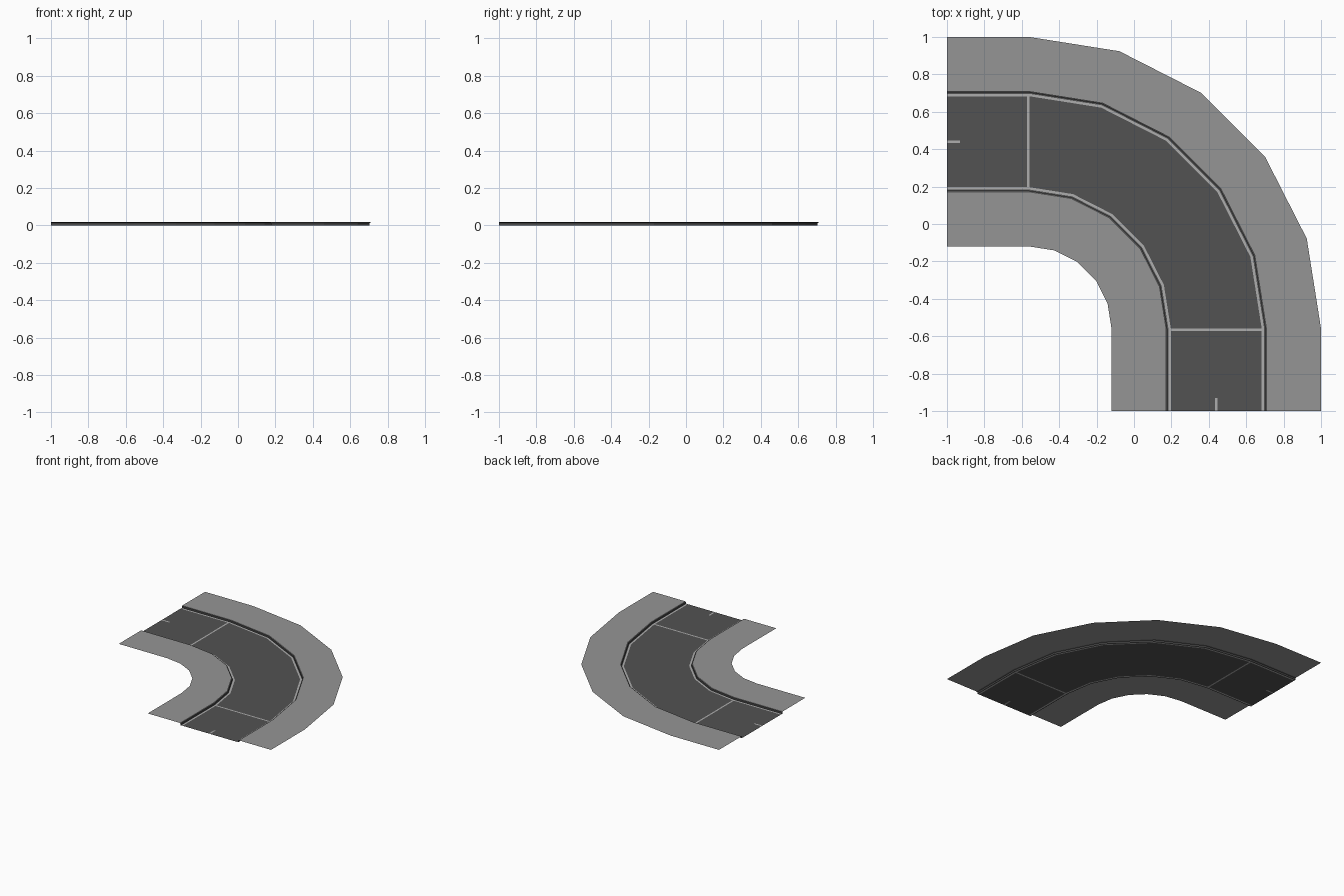
import bpy
from math import sin, cos, radians

if "Cube" in bpy.data.objects:
    bpy.data.objects.remove(bpy.data.objects["Cube"])

C = -0.56          # bend centre on both axes
R = 1.0            # centre-line radius
TOP = 0.017        # pavement height
STOP = 0.013       # stop line thickness
DASH = 0.07        # centre dash length


def material(name, v):
    m = bpy.data.materials.new(name)
    m.diffuse_color = (v, v, v, 1)
    m.use_nodes = True
    m.node_tree.nodes["Principled BSDF"].inputs["Base Color"].default_value = m.diffuse_color
    return m


pavement_mat = material("pavement_grey", 0.30)
asphalt_mat = material("asphalt", 0.085)
kerb_mat = material("kerb_dark", 0.075)
paint_mat = material("road_paint", 0.42)

# Stations along the path: lead-in straight, five-sided bend, lead-out straight
lead = [C + 1, C + 1 - DASH, STOP, 0.0]
lead[0], lead[1] = 1 + C, 1 + C - DASH
stations = [("in", d) for d in lead[:3]]
stations += [("arc", a) for a in range(0, 91, 18)]
stations += [("out", d) for d in reversed(lead[:3])]
LAST = len(stations) - 1


def place(station, offset, z):
    kind, t = station
    r = R + offset
    if kind == "in":
        return (C + r, C - t, z)
    if kind == "out":
        return (C - t, C + r, z)
    return (C + r * cos(radians(t)), C + r * sin(radians(t)), z)


def sweep(name, pieces, mat):
    """Each piece is (cross-section of (offset, z), first station, last station)."""
    verts, faces = [], []
    for profile, first, last in pieces:
        base, n = len(verts), len(profile)
        for s in stations[first:last + 1]:
            verts += [place(s, o, z) for o, z in profile]
        for i in range(last - first):
            for j in range(n - 1):
                a = base + i * n + j
                faces.append((a, a + 1, a + n + 1, a + n))
    mesh = bpy.data.meshes.new(name)
    mesh.from_pydata(verts, [], faces)
    mesh.materials.append(mat)
    ob = bpy.data.objects.new(name, mesh)
    bpy.context.collection.objects.link(ob)
    return ob


def mirrored(profile):
    return [(-o, z) for o, z in reversed(profile)]


def flat(a, b, z=0.0):
    return [(a, z), (b, z)]


# Pavements on both sides of the road
side = flat(0.271, 0.56, TOP)
sweep("inner_pavement", [(mirrored(side), 0, LAST)], pavement_mat)
sweep("outer_pavement", [(side, 0, LAST)], pavement_mat)

# Kerbs with a small bevel at the top
kerb = [(0.262, 0), (0.262, 0.013), (0.271, TOP)]
sweep("inner_kerb", [(mirrored(kerb), 0, LAST)], kerb_mat)
sweep("outer_kerb", [(kerb, 0, LAST)], kerb_mat)

# Painted edge lines
edge = flat(0.243, 0.256)
sweep("inner_edge_line", [(mirrored(edge), 0, LAST)], paint_mat)
sweep("outer_edge_line", [(edge, 0, LAST)], paint_mat)

# Stop lines and short centre dashes, flush with the road
lane, dash = flat(-0.243, 0.243), flat(-0.006, 0.006)
sweep("stop_lines", [(lane, 2, 3), (lane, LAST - 3, LAST - 2)], paint_mat)
sweep("centre_dashes", [(dash, 0, 1), (dash, LAST - 1, LAST)], paint_mat)

# Road surface around the painted areas, plus the gutters
gutter, half = flat(0.256, 0.262), flat(0.006, 0.243)
road = [(gutter, 0, LAST), (mirrored(gutter), 0, LAST),
        (lane, 1, 2), (lane, 3, LAST - 3), (lane, LAST - 2, LAST - 1)]
for first in (0, LAST - 1):
    road += [(half, first, first + 1), (mirrored(half), first, first + 1)]
sweep("road_surface", road, asphalt_mat)
